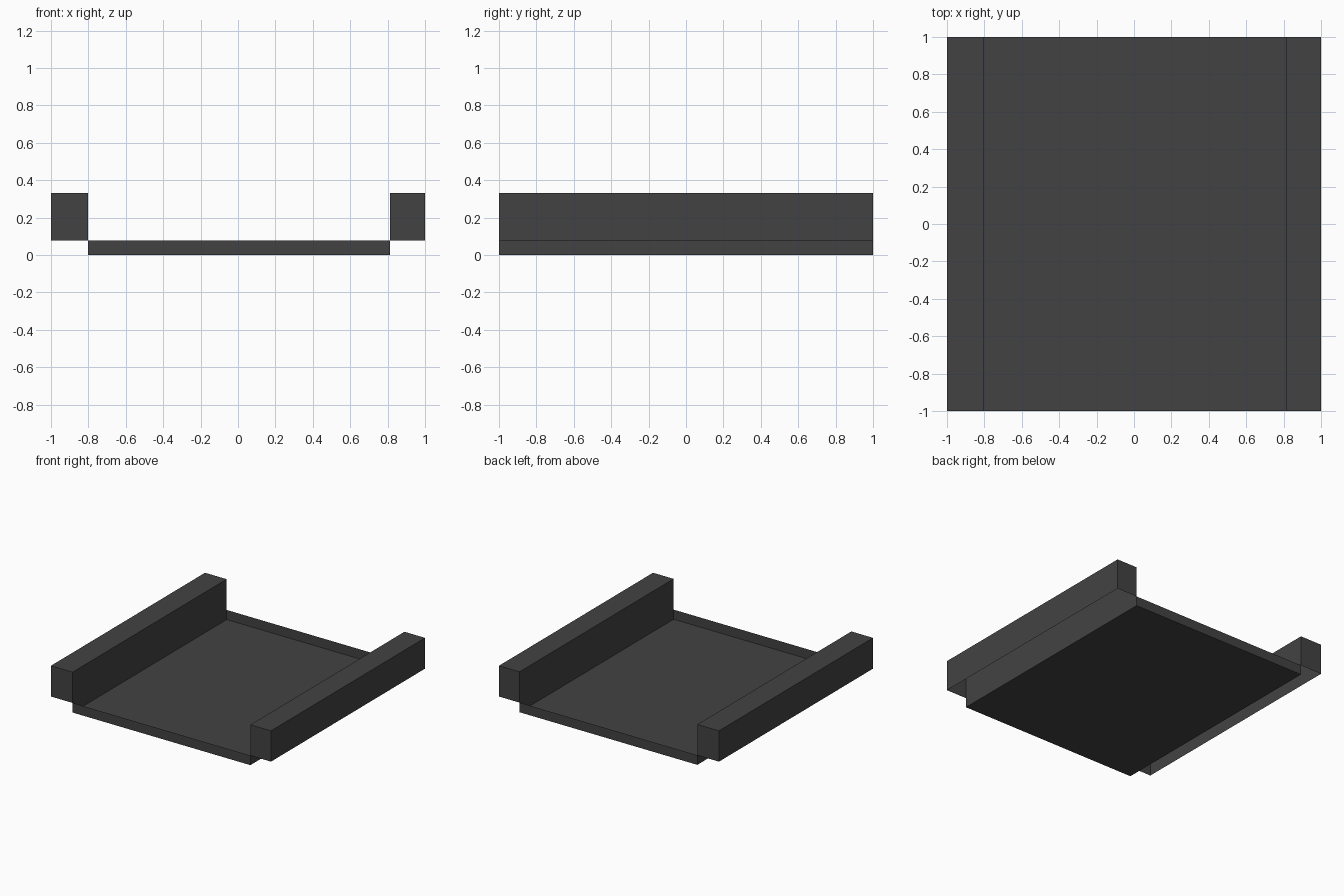
import bpy, bmesh

if "Cube" in bpy.data.objects:
    bpy.data.objects.remove(bpy.data.objects["Cube"])

mat = bpy.data.materials.new("dark grey")
mat.diffuse_color = (0.055, 0.055, 0.055, 1)
mat.use_nodes = True
mat.node_tree.nodes["Principled BSDF"].inputs["Base Color"].default_value = mat.diffuse_color


def open_box(name, x0, x1, z0, z1, open_dir):
    """Thin-walled box spanning y -1..1, left open on its top (+1) or bottom (-1)."""
    bm = bmesh.new()
    bmesh.ops.create_cube(bm, size=1)
    for v in bm.verts:
        v.co.x = x1 if v.co.x > 0 else x0
        v.co.y = 1 if v.co.y > 0 else -1
        v.co.z = z1 if v.co.z > 0 else z0
    bm.normal_update()
    bmesh.ops.delete(bm, geom=[f for f in bm.faces if f.normal.z * open_dir > 0.5],
                     context='FACES_ONLY')
    mesh = bpy.data.meshes.new(name)
    bm.to_mesh(mesh)
    bm.free()
    mesh.materials.append(mat)
    obj = bpy.data.objects.new(name, mesh)
    bpy.context.collection.objects.link(obj)
    return obj


LEFT, RIGHT = -0.803, 0.813   # inner faces of the rails
FLOOR, TOP = 0.079, 0.332     # tray rim and rail top

# Shallow tray, open above
open_box("tray", LEFT, RIGHT, 0, FLOOR, 1)
# Hollow side rails, open below
open_box("left_rail", -1, LEFT, FLOOR, TOP, -1)
open_box("right_rail", RIGHT, 1, FLOOR, TOP, -1)
